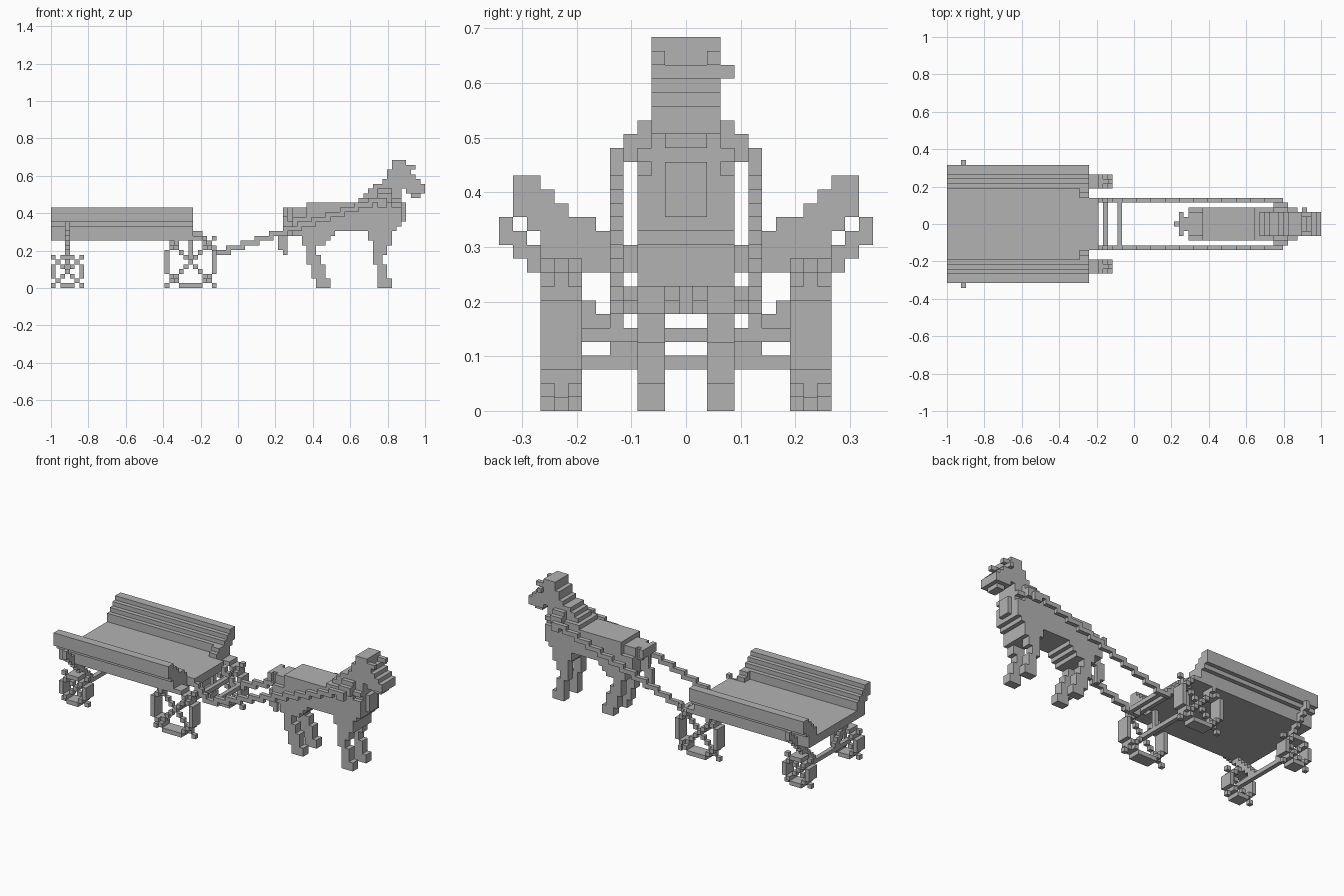
import bpy
import bmesh
from mathutils import Matrix, Vector

old = bpy.data.objects.get("Cube")
if old:
    bpy.data.objects.remove(old)

LENGTH = 79          # cells along the longest side
CELL = 2 / LENGTH    # edge of one cell

grey = bpy.data.materials.new("plain_grey")
grey.use_nodes = True
grey.diffuse_color = (0.45, 0.45, 0.45, 1)
grey.node_tree.nodes["Principled BSDF"].inputs["Base Color"].default_value = grey.diffuse_color


def span(value):
    """A single cell or an inclusive (first, last) pair."""
    return value if isinstance(value, tuple) else (value, value)


def build(name, blocks):
    """Join blocks, each given as cell spans along x, y and z."""
    bm = bmesh.new()
    for block in blocks:
        spans = [span(v) for v in block]
        size = Vector([(b - a + 1) * CELL for a, b in spans])
        centre = Vector([(a + b) / 2 * CELL for a, b in spans])
        centre += Vector((CELL / 2 - 1, 0, CELL / 2))
        matrix = Matrix.Translation(centre) @ Matrix.Diagonal(size).to_4x4()
        bmesh.ops.create_cube(bm, size=1, matrix=matrix)
    mesh = bpy.data.meshes.new(name)
    bm.to_mesh(mesh)
    bm.free()
    mesh.materials.append(grey)
    obj = bpy.data.objects.new(name, mesh)
    bpy.context.collection.objects.link(obj)
    return obj


def both(blocks):
    """Repeat blocks on the other side of the centre plane."""
    result = list(blocks)
    for x, y, z in blocks:
        a, b = span(y)
        result.append((x, (-b, -a), z))
    return result


def wide(half):
    return (-half, half)


def wheel(radius, hub):
    """Round rim three cells wide with thin crossed spokes."""
    cells = []
    for dx in range(-radius, radius + 1):
        for dz in range(-radius, radius + 1):
            x, z = hub + dx, radius + dz
            if round((dx * dx + dz * dz) ** 0.5) == radius:
                cells.append((x, (8, 10), z))
            elif abs(dx) == abs(dz):
                cells.append((x, 9, z))
    return cells


REAR, FRONT = 3, 29      # axle positions along x
REAR_R, FRONT_R = 3, 5   # wheel radii

# Cart floor and flared, stepped side walls
build("cart_floor", [((0, FRONT), wide(10), 10),
                     ((0, FRONT), wide(8), 11),
                     ((30, 31), wide(5), (10, 11))])
walls = [((0, FRONT), 12, (14, 16)), ((0, FRONT), 11, (13, 16))]
for y in (8, 9, 10):
    walls.append(((0, FRONT), y, (11, y + 5)))
build("cart_walls", both(walls))
build("front_corner_steps", both([((28, FRONT), y, (y + 5, y + 6)) for y in (6, 7)]))

# Wheels, axles and slanting supports
build("rear_wheels", both(wheel(REAR_R, REAR)))
build("front_wheels", both(wheel(FRONT_R, FRONT)))
build("rear_axle", [(REAR, wide(9), REAR_R)])
build("front_axle", [(FRONT, wide(9), FRONT_R)])
build("rear_supports", both([(REAR, y, (y - 1, y)) for y in range(4, 14)]))
build("front_supports", both([(FRONT, 5, (6, 9))]))

# Shafts drop from the floor, then climb in steps to the collar
START, END, LOW, HIGH = 34, 70, 7, 18
shafts = [(32, 5, (9, 10)), (33, 5, (8, 9)), (START, 5, (LOW, LOW + 1))]
step = (END - START) / (HIGH - LOW + 1)
for n in range(HIGH - LOW + 1):
    first = START + round(n * step)
    last = START + round((n + 1) * step)
    shafts.append(((first, last), 5, LOW + n))
build("shafts", both(shafts))
build("shaft_crossbars", [(33, wide(4), 8), (36, wide(4), LOW)])

# Collar stepping up over the shoulders
build("collar", both([((69, 70), 5, (17, 18)),
                      ((69, 71), 4, (18, 19)),
                      ((69, 71), 3, (18, 20))]))

# Horse trunk: (x span, half width, z span)
trunk = [
    ((54, 73), 3, (13, 16)), ((54, 72), 3, 12), ((54, 71), 3, 17),
    ((51, 53), 3, (11, 14)), ((51, 53), 2, (15, 16)),
    ((52, 59), 3, 11), ((53, 58), 3, 10), ((53, 57), 3, 9),
    ((67, 71), 3, (10, 11)), ((68, 71), 3, 9),
    (74, 1, (14, 17)), ((64, 73), 2, 17),
]
build("horse_trunk", [(x, wide(h), z) for x, h, z in trunk])

# Legs with a bent hock and wider hooves
build("rear_legs", both([((54, 55), (2, 3), (7, 8)),
                         ((54, 56), (2, 3), (5, 6)),
                         ((55, 57), (2, 3), (2, 4)),
                         ((56, 58), (2, 3), (0, 1))]))
build("front_legs", both([((68, 70), (2, 3), (7, 8)),
                          ((68, 69), (2, 3), (5, 6)),
                          ((69, 70), (2, 3), (2, 4)),
                          ((69, 71), (2, 3), (0, 1))]))

# Neck leaning forward, one row of cells at a time
neck = [((64 + n, 73), wide(3 if n < 2 else 2), 17 + n) for n in range(1, 5)]
build("neck", neck)

# Head with drooping muzzle and ears
build("head", [((70, 77), wide(2), 22), ((71, 76), wide(2), 23),
               ((71, 75), wide(2), 24), ((72, 74), wide(2), (25, 26)),
               ((74, 78), wide(2), 21), ((75, 78), wide(2), 20),
               ((76, 77), wide(1), 19)])
build("ears", both([((75, 76), 2, 25)]))
build("bridle_knob", [(75, 3, 24)])

# Tail and rump strap
build("tail", [(48, 0, (8, 11)), (49, 0, (7, 14)), (50, 0, (11, 15))])
build("rump_strap", [(49, wide(2), (15, 16)), (50, wide(1), (14, 16))])
